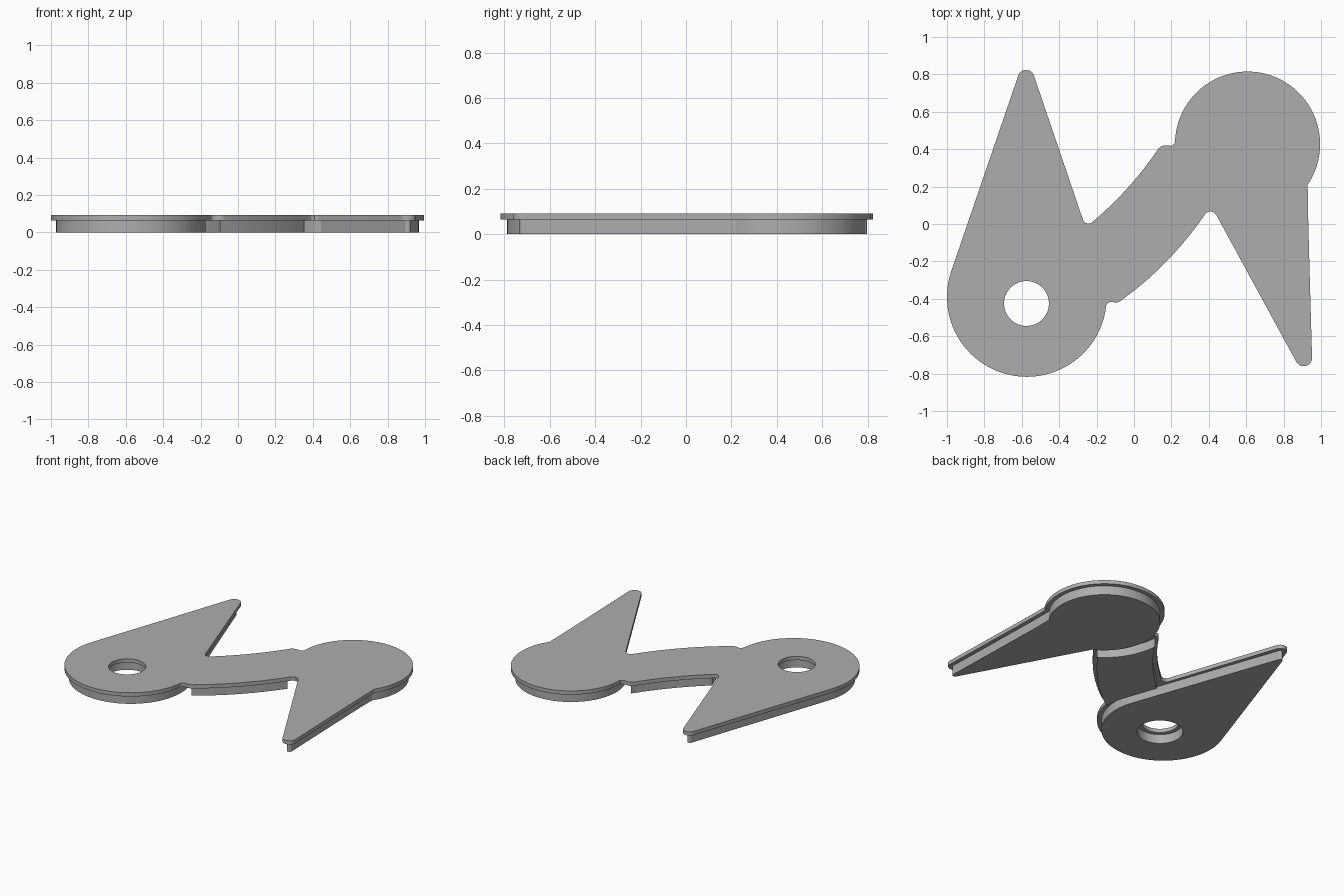
import bpy, bmesh
from math import radians, cos, sin
from mathutils import Vector

cube = bpy.data.objects.get("Cube")
if cube:
    bpy.data.objects.remove(cube, do_unlink=True)

grey = bpy.data.materials.new("mid_grey")
grey.use_nodes = True
grey.diffuse_color = (0.42, 0.42, 0.42, 1)
grey.node_tree.nodes["Principled BSDF"].inputs["Base Color"].default_value = grey.diffuse_color

RIM = 0.028          # overhang of the top plate
FOOT, TOP = 0.065, 0.092
LEFT, LEFT_R = (-0.573, -0.39), 0.427
RIGHT, RIGHT_R = (0.607, 0.427), 0.388
LEFT_TIP, LEFT_TIP_R = (-0.577, 0.78), 0.044
RIGHT_TIP, RIGHT_TIP_R = (0.907, -0.715), 0.045
HOLE, HOLE_R = (-0.575, -0.425), 0.12


def arc(c, r, a0, a1):
    n = max(6, int(abs(a1 - a0) / 4))
    angles = [radians(a0 + (a1 - a0) * i / n) for i in range(n + 1)]
    return [(c[0] + r * cos(a), c[1] + r * sin(a)) for a in angles]


def bow(p, q, depth, n=14):
    """Shallow curve from p to q, bowed to the lower right."""
    p, q = Vector(p), Vector(q)
    out = Vector((0.7, -0.7)) * depth
    return [tuple(p.lerp(q, i / n) + out * 4 * (i / n) * (1 - i / n)) for i in range(n + 1)]


def slab(name, outlines, z0, z1):
    """Extrude closed outlines; inner outlines become holes."""
    curve = bpy.data.curves.new(name, 'CURVE')
    curve.dimensions = '2D'
    curve.fill_mode = 'BOTH'
    curve.extrude = (z1 - z0) / 2
    for pts in outlines:
        s = curve.splines.new('POLY')
        s.points.add(len(pts) - 1)
        for sp, (x, y) in zip(s.points, pts):
            sp.co = (x, y, 0, 1)
        s.use_cyclic_u = True
    ob = bpy.data.objects.new(name, curve)
    ob.location.z = (z0 + z1) / 2
    bpy.context.collection.objects.link(ob)
    bpy.ops.object.select_all(action='DESELECT')
    ob.select_set(True)
    bpy.context.view_layer.objects.active = ob
    bpy.ops.object.convert(target='MESH')
    ob = bpy.context.view_layer.objects.active
    bm = bmesh.new()
    bm.from_mesh(ob.data)
    bmesh.ops.remove_doubles(bm, verts=bm.verts, dist=0.0002)
    bmesh.ops.recalc_face_normals(bm, faces=bm.faces)
    bm.to_mesh(ob.data)
    bm.free()
    ob.data.materials.clear()
    ob.data.materials.append(grey)
    bpy.ops.object.shade_smooth_by_angle(angle=radians(25))


# Top plate: one outline around both drops and the band
plate = (
    arc(LEFT_TIP, LEFT_TIP_R, 18, 162)
    + arc(LEFT, LEFT_R, 162, 354)
    + [(-0.14, -0.423), (-0.125, -0.416), (-0.10, -0.42), (-0.085, -0.418)]
    + bow((-0.07, -0.41), (0.38, 0.052), 0.028)
    + [(0.393, 0.064), (0.41, 0.068), (0.43, 0.06), (0.442, 0.045)]
    + arc(RIGHT_TIP, RIGHT_TIP_R, 208, 361)
    + [(0.94, -0.3), (0.932, 0.0), (0.93, 0.1)]
    + arc(RIGHT, RIGHT_R, -34, 178)
    + [(0.216, 0.428), (0.2, 0.418), (0.165, 0.42), (0.148, 0.417)]
    + bow((0.132, 0.405), (-0.212, 0.02), 0.018)
    + [(-0.228, 0.006), (-0.245, 0.002), (-0.262, 0.007), (-0.272, 0.02)]
)
slab("top_plate", [plate, arc(HOLE, HOLE_R, 0, 356)], FOOT, TOP)

# Left drop under the plate, with a wider hole
left_drop = (arc(LEFT_TIP, LEFT_TIP_R - RIM, 18, 162)
             + arc(LEFT, LEFT_R - RIM, 162, 378))
slab("left_drop_base", [left_drop, arc(HOLE, HOLE_R + RIM, 0, 356)], 0, FOOT)

# Right drop under the plate
right_drop = (arc(RIGHT, RIGHT_R - RIM, -35, 243)
              + arc(RIGHT_TIP, RIGHT_TIP_R - RIM, 208, 361)
              + [(0.912, -0.3), (0.904, 0.0), (0.902, 0.1)])
slab("right_drop_base", [right_drop], 0, FOOT)

# Connecting band, separated from both drops by a channel
band = (bow((-0.095, -0.39), (0.352, 0.054), 0.028)
        + arc(RIGHT, 0.452, 236, 184)
        + bow((0.155, 0.39), (-0.2, -0.008), 0.018)
        + arc(LEFT, 0.478, 18, 0)[:-1])
slab("band_base", [band], 0, FOOT)
